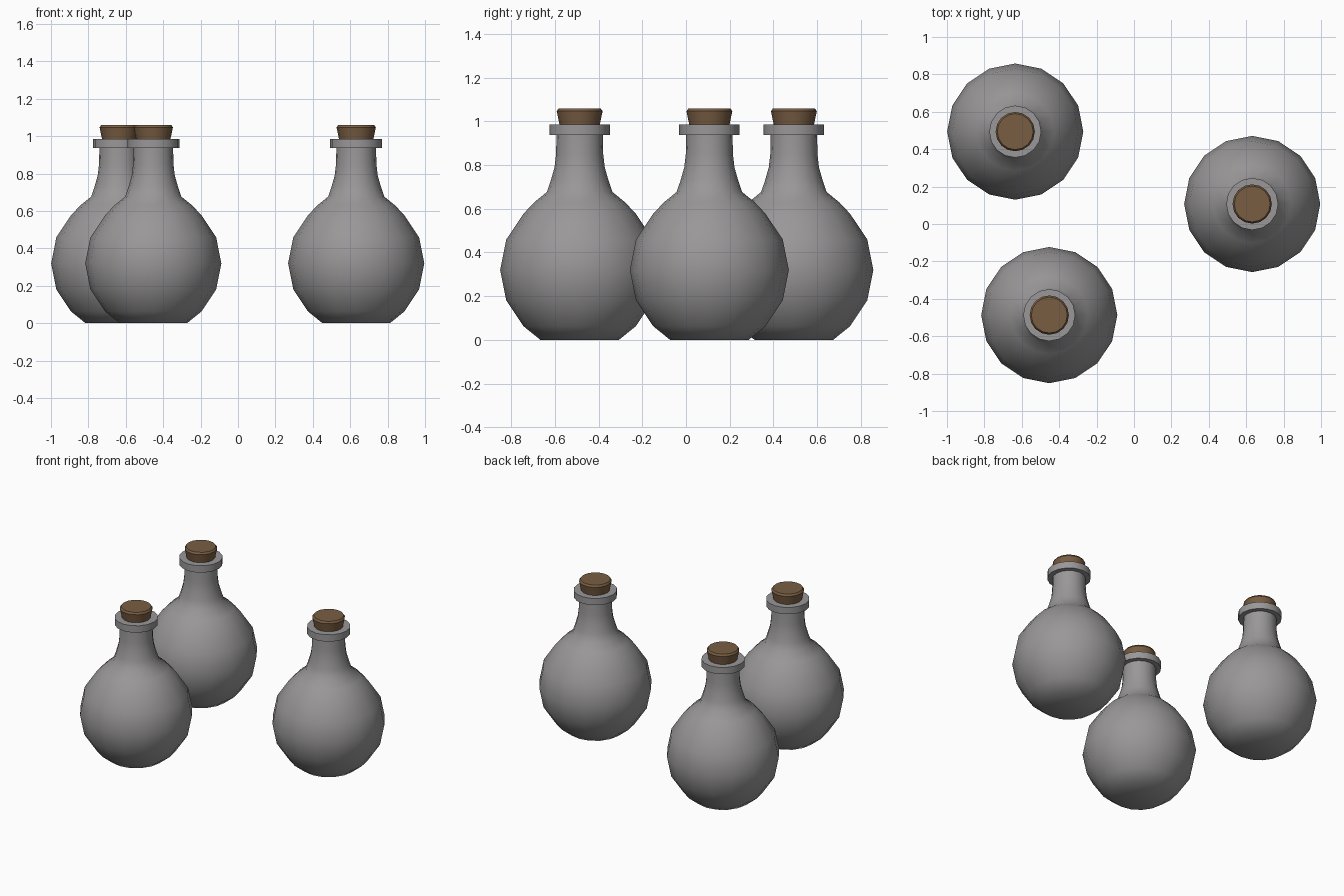
import bpy, bmesh, math

if "Cube" in bpy.data.objects:
    bpy.data.objects.remove(bpy.data.objects["Cube"])

SIDES = 16


def material(name, rgb):
    m = bpy.data.materials.new(name)
    m.diffuse_color = (*rgb, 1)
    m.use_nodes = True
    m.node_tree.nodes["Principled BSDF"].inputs["Base Color"].default_value = m.diffuse_color
    return m


GLASS = material("grey_glass", (0.32, 0.31, 0.315))
CORK = material("brown_cork", (0.19, 0.11, 0.055))


def lathe(name, profile, mat, loc, angle, closed=False):
    """Spin a (radius, z) profile round z; open profiles get capped ends."""
    bm = bmesh.new()
    rings = [[bm.verts.new((r * math.cos(2 * math.pi * i / SIDES),
                            r * math.sin(2 * math.pi * i / SIDES), z))
              for i in range(SIDES)] for r, z in profile]
    pairs = list(zip(rings, rings[1:]))
    if closed:
        pairs.append((rings[-1], rings[0]))
    else:
        bm.faces.new(rings[0][::-1])
        bm.faces.new(rings[-1])
    for a, b in pairs:
        for i in range(SIDES):
            j = (i + 1) % SIDES
            bm.faces.new((a[i], a[j], b[j], b[i]))
    bmesh.ops.recalc_face_normals(bm, faces=bm.faces)
    mesh = bpy.data.meshes.new(name)
    bm.to_mesh(mesh)
    bm.free()
    mesh.materials.append(mat)
    ob = bpy.data.objects.new(name, mesh)
    bpy.context.collection.objects.link(ob)
    ob.location = loc
    bpy.ops.object.select_all(action='DESELECT')
    ob.select_set(True)
    bpy.context.view_layer.objects.active = ob
    bpy.ops.object.shade_smooth_by_angle(angle=math.radians(angle))
    return ob


# Round belly: sphere rings with a flattened base, flowing into the neck
R, ZC = 0.364, 0.32
belly = [(R * math.cos(math.radians(a)), ZC + R * math.sin(math.radians(a)))
         for a in (-45, -22.5, 0, 22.5, 45)]
flask = [(0.18, 0)] + belly + [(0.208, 0.63), (0.15, 0.677), (0.132, 0.73),
                               (0.115, 0.79), (0.108, 0.85), (0.106, 0.94)]
lip = [(0.09, 0.937), (0.139, 0.937), (0.139, 0.985), (0.09, 0.985)]
cork = [(0.085, 0.94), (0.092, 0.985), (0.105, 1.047), (0.096, 1.06)]

# Three identical stoppered flasks
for n, (x, y) in enumerate([(-0.635, 0.494), (0.632, 0.107), (-0.453, -0.487)], 1):
    loc = (x, y, 0)
    lathe(f"flask_{n}", flask, GLASS, loc, 60)
    lathe(f"lip_{n}", lip, GLASS, loc, 40, closed=True)
    lathe(f"cork_{n}", cork, CORK, loc, 30)
